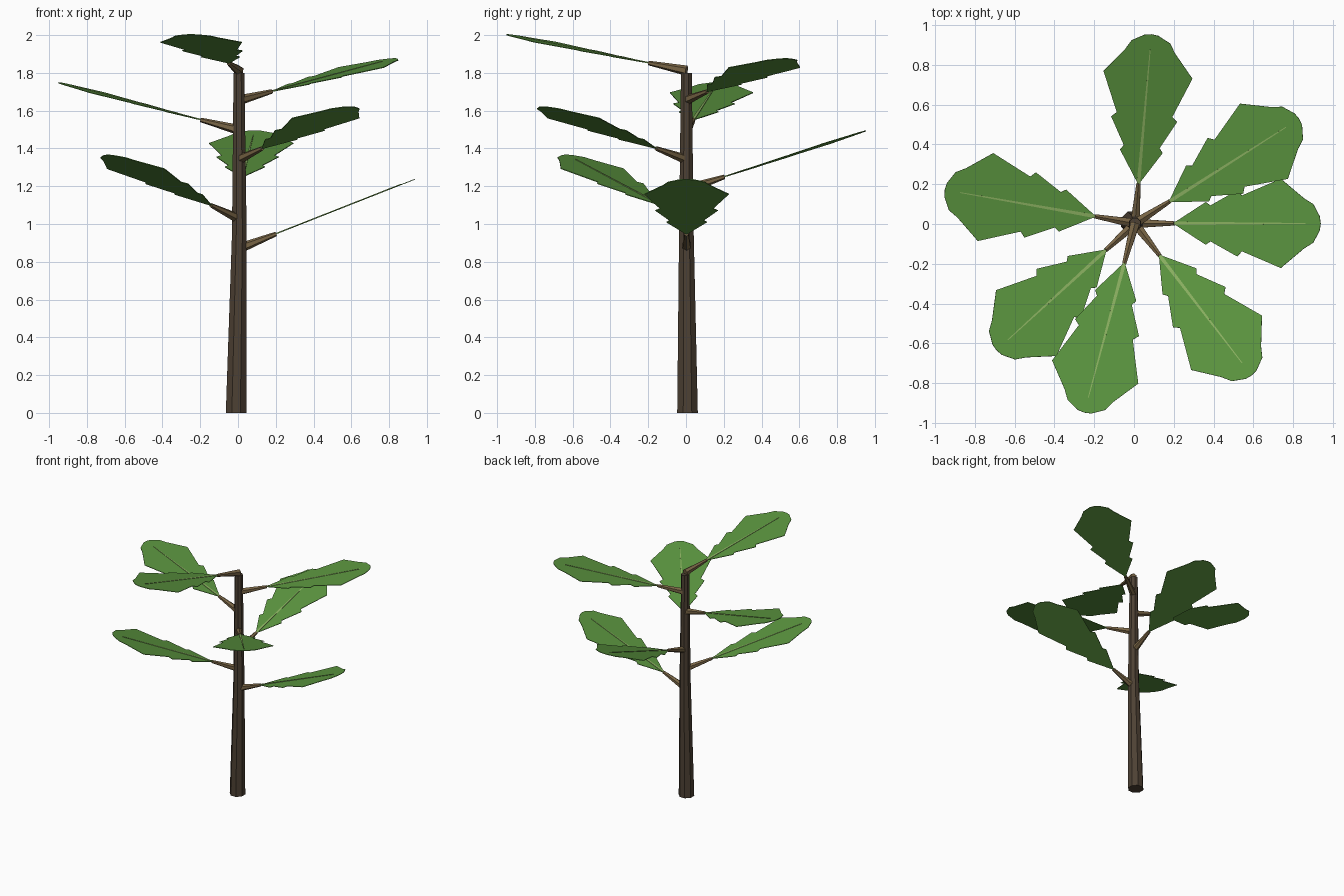
import bpy, bmesh, math
from mathutils import Matrix, Vector

cube = bpy.data.objects.get("Cube")
if cube:
    bpy.data.objects.remove(cube)


def material(name, rgb):
    m = bpy.data.materials.new(name)
    m.use_nodes = True
    m.diffuse_color = (*rgb, 1)
    m.node_tree.nodes["Principled BSDF"].inputs["Base Color"].default_value = (*rgb, 1)
    return m


BARK = material("dark bark", (0.075, 0.053, 0.034))
TWIG = material("light bark", (0.19, 0.13, 0.06))
GREEN = material("leaf green", (0.105, 0.3, 0.05))
VEIN = material("pale vein green", (0.26, 0.44, 0.12))


def finish(name, bm, mat, matrix=Matrix()):
    bmesh.ops.recalc_face_normals(bm, faces=bm.faces[:])
    me = bpy.data.meshes.new(name)
    bm.to_mesh(me)
    bm.free()
    me.materials.append(mat)
    ob = bpy.data.objects.new(name, me)
    ob.matrix_world = matrix
    bpy.context.collection.objects.link(ob)
    return ob


def tube(name, rings, sides, mat, axis="Z", matrix=Matrix()):
    """Faceted tube through (centre, radius) rings, capped at both ends."""
    bm = bmesh.new()
    loops = []
    for centre, r in rings:
        loop = []
        for k in range(sides):
            a = math.tau * (k + 0.5) / sides
            p, q = r * math.cos(a), r * math.sin(a)
            off = (p, q, 0) if axis == "Z" else (0, p, q)
            loop.append(bm.verts.new(Vector(centre) + Vector(off)))
        loops.append(loop)
    for lo, hi in zip(loops, loops[1:]):
        for k in range(sides):
            n = (k + 1) % sides
            bm.faces.new((lo[k], lo[n], hi[n], hi[k]))
    bm.faces.new(loops[0])
    bm.faces.new(loops[-1])
    return finish(name, bm, mat, matrix)


def plate(name, half, bottom, top, mat, matrix):
    """Thin slab from one half of a symmetric outline along +x."""
    outline = half + [(s, -t) for s, t in reversed(half) if t > 0]
    bm = bmesh.new()
    face = bm.faces.new([bm.verts.new((s, t, bottom)) for s, t in outline])
    ext = bmesh.ops.extrude_face_region(bm, geom=[face])
    verts = [v for v in ext["geom"] if isinstance(v, bmesh.types.BMVert)]
    bmesh.ops.translate(bm, verts=verts, vec=(0, 0, top - bottom))
    return finish(name, bm, mat, matrix)


# Trunk, slightly bent and tapered
tube("trunk", [((-0.01, 0.008, 0), 0.059), ((0.007, 0.002, 0.95), 0.042),
               ((0.005, 0.002, 1.8), 0.031)], 8, BARK)

# Lobed leaf outline, base to tip, and its tapering midrib
LEAF = [(0, 0.004), (0.17, 0.107), (0.195, 0.09), (0.34, 0.166), (0.365, 0.14),
        (0.575, 0.224), (0.7, 0.126), (0.75, 0.097), (0.785, 0.035), (0.79, 0)]
RIB = [(0, 0.009), (0.71, 0.002)]
STALK = 0.212

# Seven leaves spiral up the trunk, flattening towards the top
for i in range(7):
    azimuth = math.radians(-137.5 * i)
    pitch = math.radians(21.5 - 1.75 * i)
    frame = (Matrix.Translation((0.005, 0.003, 0.87 + 0.157 * i))
             @ Matrix.Rotation(azimuth, 4, "Z") @ Matrix.Rotation(-pitch, 4, "Y"))
    tip = frame @ Matrix.Translation((STALK, 0, 0))
    tube(f"stalk_{i + 1}", [((0, 0, 0), 0.027), ((STALK, 0, 0), 0.012)],
         6, TWIG, "X", frame)
    plate(f"leaf_{i + 1}", LEAF, -0.002, 0.002, GREEN, tip)
    plate(f"midrib_{i + 1}", RIB, 0.001, 0.005, VEIN, tip)
